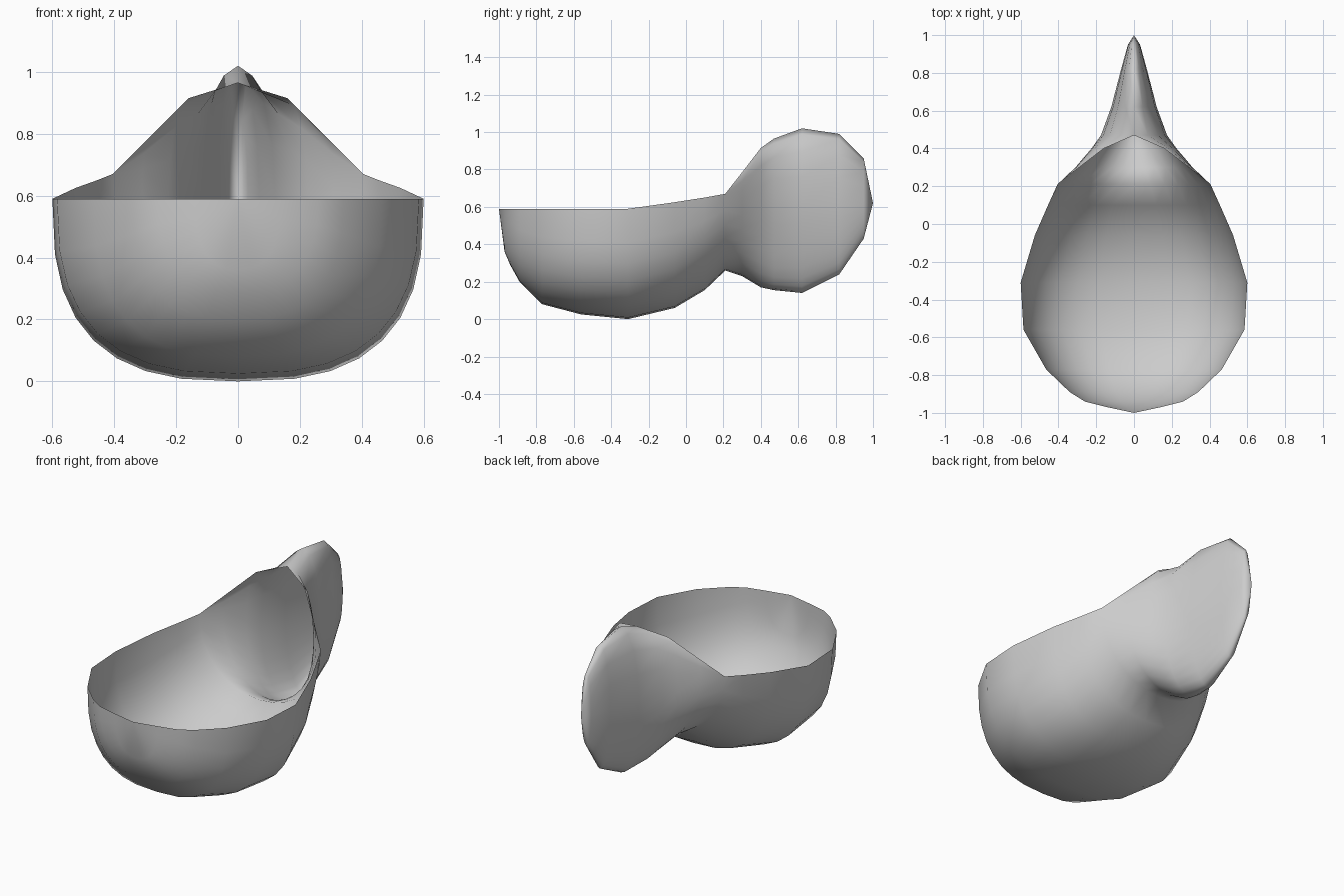
import bpy, bmesh
from math import sin, cos, pi

if "Cube" in bpy.data.objects:
    bpy.data.objects.remove(bpy.data.objects["Cube"])

# Stations along y: y, bottom z, widest z, top z, half width, half width at rim, roundness
STATIONS = [
    (-1.00, .59, .59, .59, .00, .00, 2.5),
    (-.97, .36, .59, .59, .14, .14, 2.5),
    (-.94, .29, .59, .59, .26, .26, 2.5),
    (-.89, .20, .59, .59, .34, .34, 2.6),
    (-.77, .08, .59, .59, .465, .465, 2.7),
    (-.56, .025, .59, .59, .585, .585, 2.7),
    (-.31, .00, .59, .59, .60, .60, 2.75),
    (-.06, .06, .625, .625, .525, .525, 2.6),
    (.10, .155, .65, .65, .455, .455, 2.4),
    (.21, .26, .67, .67, .405, .405, 2.1),
    (.30, .23, .63, .785, .31, .29, 1.9),
    (.40, .17, .60, .915, .225, .16, 1.9),
    (.47, .155, .60, .965, .175, .00, 2.2),
    (.62, .14, .60, 1.02, .12, .00, 2.0),
    (.82, .24, .61, .99, .068, .00, 2.0),
    (.95, .43, .62, .86, .032, .00, 2.0),
    (1.00, .62, .62, .62, .00, .00, 2.0),
]
LOWER, UPPER = 8, 4


def section(y, zb, zm, zt, w, rim, n):
    """Half section running from the keel up to the rim."""
    pts = []
    e = 2 / n
    for i in range(LOWER + 1):
        a = i / LOWER * pi / 2
        pts.append((w * abs(sin(a)) ** e, y, zm - (zm - zb) * abs(cos(a)) ** e))
    for i in range(1, UPPER + 1):
        a = i / UPPER * pi / 2
        pts.append((rim + (w - rim) * abs(cos(a)) ** e, y, zm + (zt - zm) * abs(sin(a)) ** e))
    return pts


# Open bowl flowing into a thin hollow rear fin
bm = bmesh.new()
for side in (1, -1):
    rows = [[bm.verts.new((side * x, y, z)) for x, y, z in section(*s)] for s in STATIONS]
    for r0, r1 in zip(rows, rows[1:]):
        for i in range(len(r0) - 1):
            q = (r0[i], r0[i + 1], r1[i + 1], r1[i])
            bm.faces.new(q if side > 0 else q[::-1])
bmesh.ops.remove_doubles(bm, verts=bm.verts, dist=0.002)
bmesh.ops.dissolve_degenerate(bm, edges=bm.edges, dist=0.0005)
bmesh.ops.recalc_face_normals(bm, faces=bm.faces)
# Outward normals: the lowest face must point down
low = min(bm.faces, key=lambda f: f.calc_center_median().z)
if low.normal.z > 0:
    bmesh.ops.reverse_faces(bm, faces=bm.faces)
for f in bm.faces:
    f.smooth = True
mesh = bpy.data.meshes.new("finned_bowl")
bm.to_mesh(mesh)
bm.free()
bowl = bpy.data.objects.new("finned_bowl", mesh)
bpy.context.collection.objects.link(bowl)
